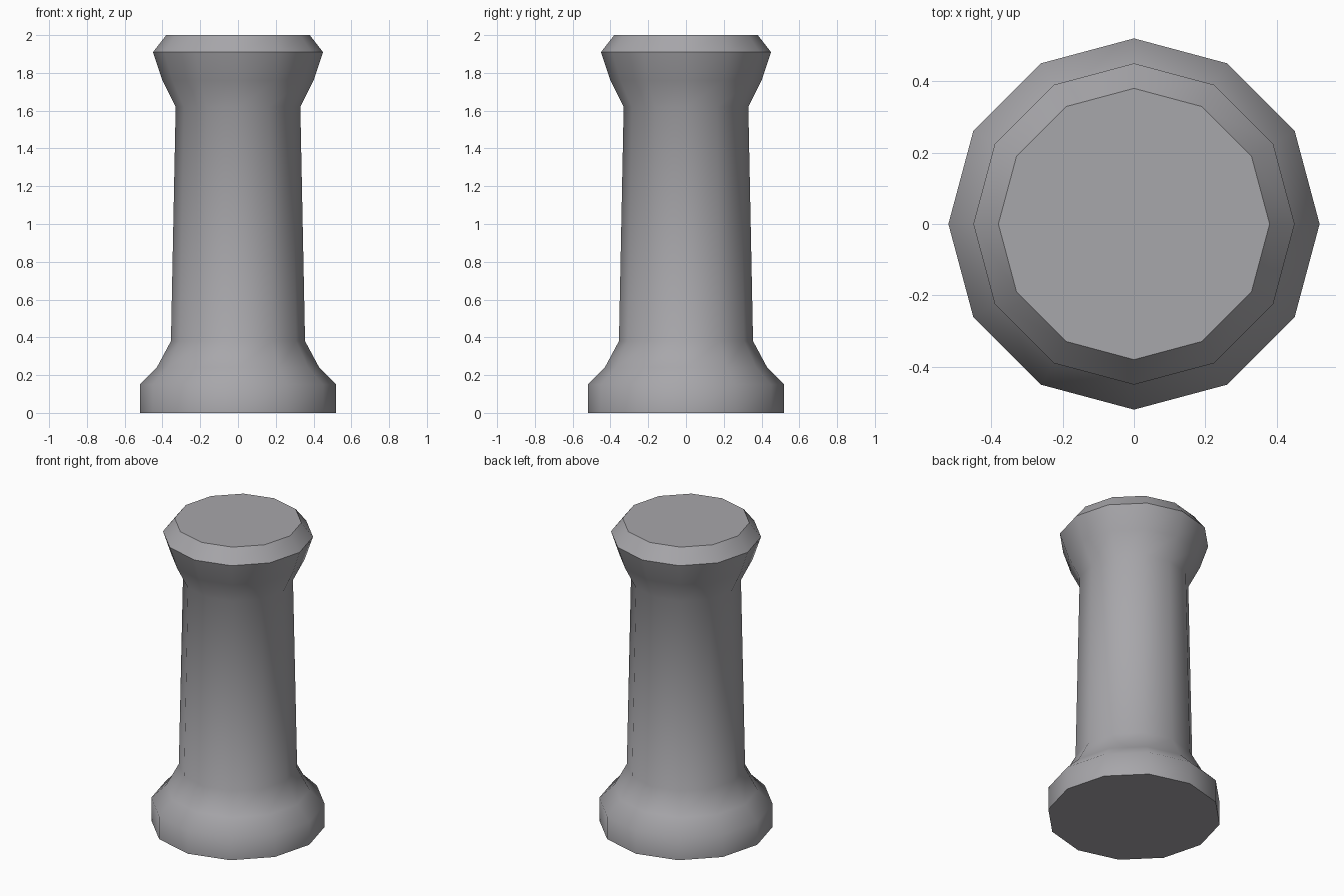
import bpy, bmesh, math

if "Cube" in bpy.data.objects:
    bpy.data.objects.remove(bpy.data.objects["Cube"])

SIDES = 12
# (radius, height) outline from foot to top rim
PROFILE = [(0.52, 0.0), (0.52, 0.15), (0.43, 0.24), (0.355, 0.38),
           (0.33, 1.62), (0.40, 1.76), (0.45, 1.91), (0.38, 2.0)]

stone = bpy.data.materials.new("grey_stone")
stone.diffuse_color = (0.39, 0.385, 0.405, 1)
stone.use_nodes = True
stone.node_tree.nodes["Principled BSDF"].inputs["Base Color"].default_value = stone.diffuse_color

# Column: stacked rings joined by quads, capped at both ends
bm = bmesh.new()
rings = [[bm.verts.new((r * math.cos(2 * math.pi * i / SIDES),
                        r * math.sin(2 * math.pi * i / SIDES), z))
          for i in range(SIDES)] for r, z in PROFILE]
for low, high in zip(rings, rings[1:]):
    for i in range(SIDES):
        j = (i + 1) % SIDES
        bm.faces.new((low[i], low[j], high[j], high[i]))
bm.faces.new(rings[0][::-1])
bm.faces.new(rings[-1])

mesh = bpy.data.meshes.new("column")
bm.to_mesh(mesh)
bm.free()
mesh.materials.append(stone)
column = bpy.data.objects.new("column", mesh)
bpy.context.collection.objects.link(column)

# Smooth body, sharp foot, crown and top rims
bpy.context.view_layer.objects.active = column
column.select_set(True)
bpy.ops.object.shade_smooth_by_angle(angle=math.radians(49))
